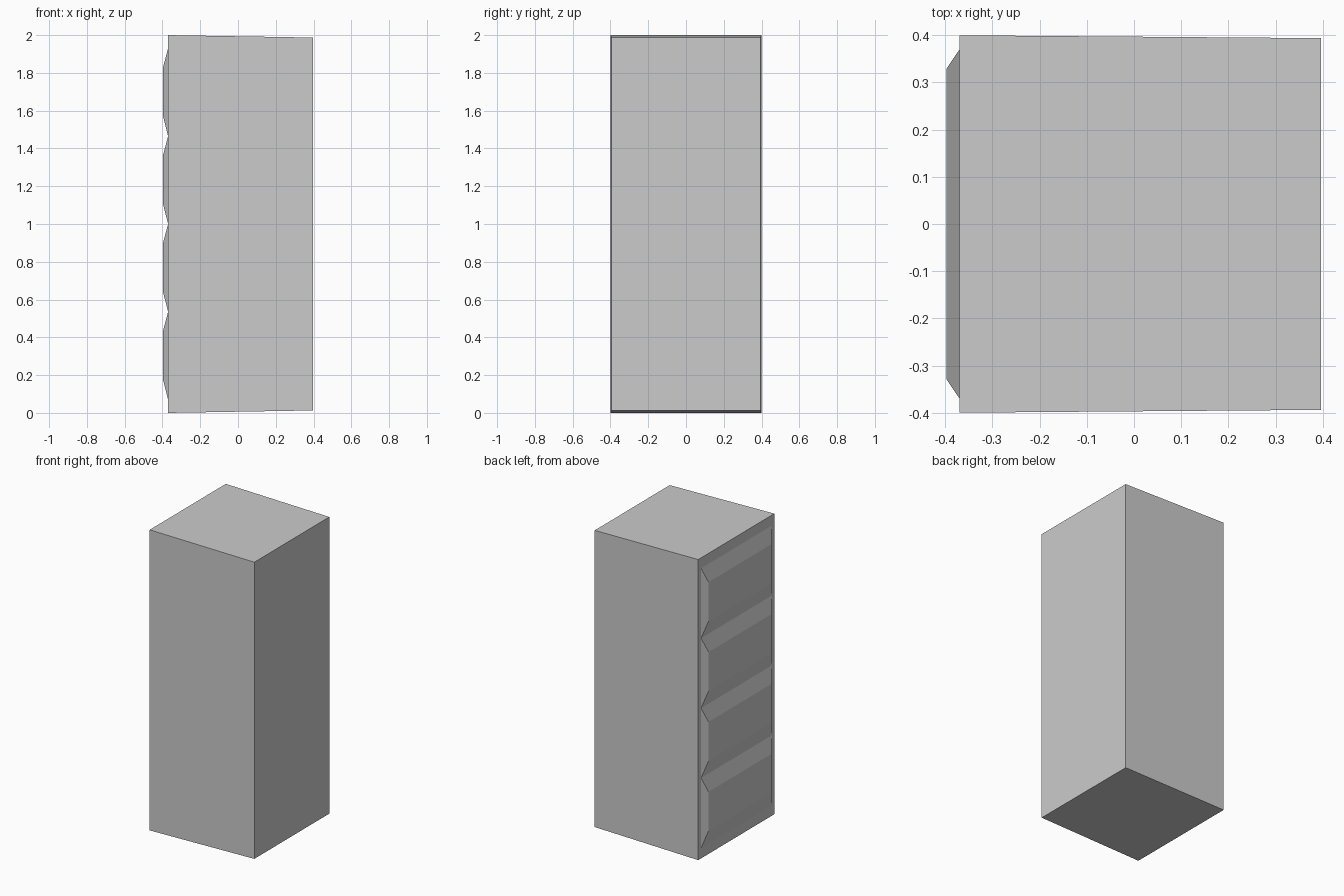
import bpy

if "Cube" in bpy.data.objects:
    bpy.data.objects.remove(bpy.data.objects["Cube"])


def frustum(name, x0, y0, za0, zb0, x1, y1, za1, zb1):
    """Solid between a rectangle at x0 and a rectangle at x1 (x0 < x1)."""
    verts = [(x, y, z) for x, h, a, b in ((x0, y0, za0, zb0), (x1, y1, za1, zb1))
             for y, z in ((-h, a), (h, a), (h, b), (-h, b))]
    faces = [(3, 2, 1, 0), (4, 5, 6, 7)]
    faces += [(i, (i + 1) % 4, (i + 1) % 4 + 4, i + 4) for i in range(4)]
    mesh = bpy.data.meshes.new(name)
    mesh.from_pydata(verts, [], faces)
    obj = bpy.data.objects.new(name, mesh)
    bpy.context.collection.objects.link(obj)
    return obj


FACE_X = -0.37      # plane of the drawer side
PITCH = 0.465       # height of one drawer

# Cabinet body, narrowing slightly away from the drawers
frustum("cabinet_body", FACE_X, 0.40, 0.0, 2.0, 0.396, 0.394, 0.013, 1.987)

# Four bevelled drawer fronts stacked on the -x side
for i in range(4):
    z = 0.07 + i * PITCH
    frustum(f"drawer_front_{i + 1}", -0.397, 0.33, z + 0.105, z + PITCH - 0.1,
            FACE_X, 0.37, z, z + PITCH)
